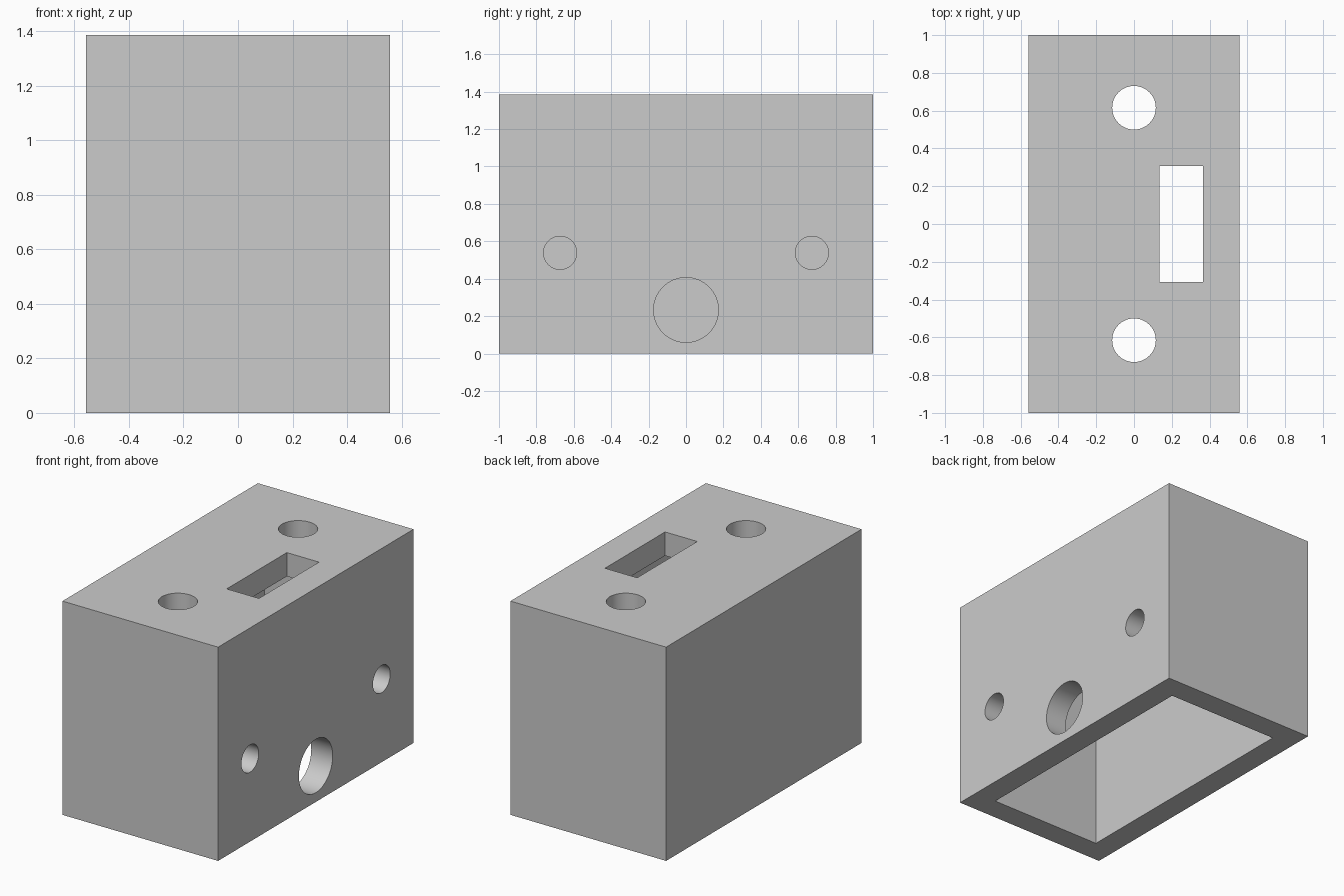
import bpy
import math

old = bpy.data.objects.get("Cube")
if old:
    bpy.data.objects.remove(old, do_unlink=True)

U = 2 / 26                       # one design unit in scene units
WIDTH, LENGTH, HEIGHT, WALL = 14.5 * U, 26 * U, 18 * U, 2 * U

grey = bpy.data.materials.new("light_grey")
grey.use_nodes = True
colour = (0.6, 0.6, 0.6, 1)
grey.diffuse_color = colour
grey.node_tree.nodes["Principled BSDF"].inputs["Base Color"].default_value = colour


def box(name, size, centre):
    bpy.ops.mesh.primitive_cube_add(size=1, location=centre)
    ob = bpy.context.object
    ob.name = name
    ob.scale = size
    bpy.ops.object.transform_apply(location=True, rotation=True, scale=True)
    return ob


def drill(name, radius, centre, sideways=False):
    rotation = (0, math.pi / 2, 0) if sideways else (0, 0, 0)
    bpy.ops.mesh.primitive_cylinder_add(vertices=64, radius=radius, depth=WALL * 2,
                                        location=centre, rotation=rotation)
    ob = bpy.context.object
    ob.name = name
    bpy.ops.object.transform_apply(location=True, rotation=True, scale=True)
    return ob


# Outer block
housing = box("housing", (WIDTH, LENGTH, HEIGHT), (0, 0, HEIGHT / 2))
housing.data.materials.append(grey)

# Cavity, open at the bottom
cutters = [box("cavity_cutter", (WIDTH - 2 * WALL, LENGTH - 2 * WALL, HEIGHT),
               (0, 0, HEIGHT / 2 - WALL))]

# Rectangular slot in the top
top_z = HEIGHT - WALL / 2
cutters.append(box("slot_cutter", (3 * U, 8 * U, WALL * 2), (3.25 * U, 0, top_z)))

# Cable hole low in the side wall
side_x = WIDTH / 2 - WALL / 2
cutters.append(drill("cable_hole_cutter", 2.25 * U, (side_x, 0, 3.03 * U), True))

# Paired round holes in the top and the side wall
for s in (-1, 1):
    cutters.append(drill("top_hole_cutter", 1.5 * U, (0, s * 8 * U, top_z)))
    cutters.append(drill("side_hole_cutter", 1.15 * U,
                         (side_x, s * 8.75 * U, 7 * U), True))

# Cut each opening, then discard the cutter
bpy.ops.object.select_all(action="DESELECT")
housing.select_set(True)
bpy.context.view_layer.objects.active = housing
for cutter in cutters:
    cutter.hide_render = True
    mod = housing.modifiers.new("cut", "BOOLEAN")
    mod.operation = "DIFFERENCE"
    mod.solver = "EXACT"
    mod.object = cutter
    bpy.ops.object.modifier_apply(modifier=mod.name)
    bpy.data.objects.remove(cutter, do_unlink=True)

bpy.ops.object.shade_smooth_by_angle(angle=math.radians(30))
